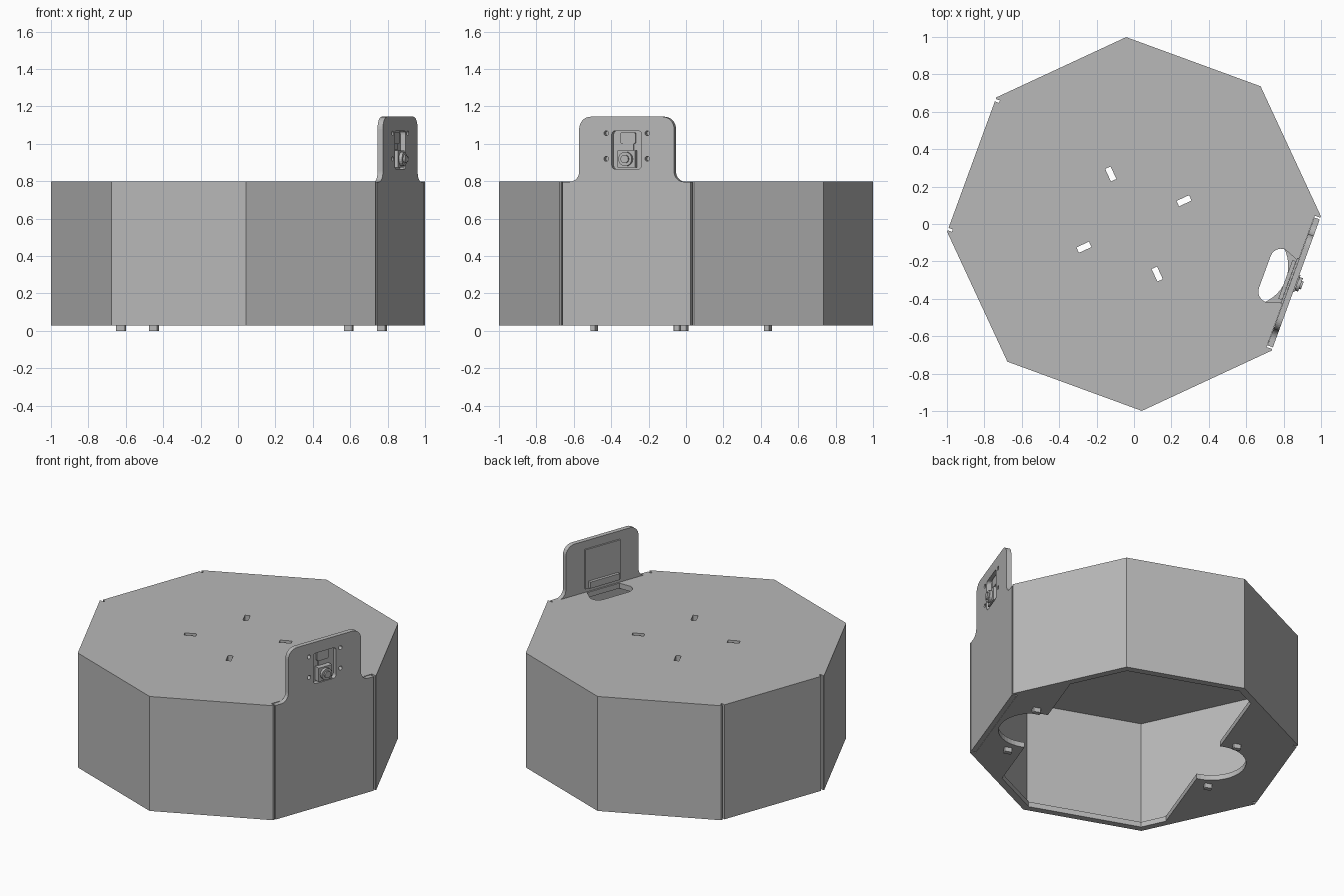
import bpy, bmesh, math

if "Cube" in bpy.data.objects:
    bpy.data.objects.remove(bpy.data.objects["Cube"])

TURN = math.radians(-20.1)      # the whole case is turned about z
S22 = math.tan(math.radians(22.5))

grey = bpy.data.materials.new("plain_grey")
grey.diffuse_color = (0.48, 0.48, 0.48, 1)
grey.use_nodes = True
grey.node_tree.nodes["Principled BSDF"].inputs["Base Color"].default_value = grey.diffuse_color


def prism(name, pts, lo, hi, axis="z"):
    """Extrude a flat outline along z, or along u (outward through the front panel)."""
    def place(p, h):
        return (p[0], p[1], h) if axis == "z" else (h, p[0], p[1])
    bm = bmesh.new()
    a = [bm.verts.new(place(p, lo)) for p in pts]
    b = [bm.verts.new(place(p, hi)) for p in pts]
    bm.faces.new(a)
    bm.faces.new(b)
    n = len(pts)
    for i in range(n):
        bm.faces.new((a[i], a[(i + 1) % n], b[(i + 1) % n], b[i]))
    bmesh.ops.recalc_face_normals(bm, faces=bm.faces)
    me = bpy.data.meshes.new(name)
    bm.to_mesh(me)
    bm.free()
    me.materials.append(grey)
    ob = bpy.data.objects.new(name, me)
    bpy.context.collection.objects.link(ob)
    ob.rotation_euler.z = TURN
    return ob


def cut(ob, *cutters):
    """Subtract each cutter and remove it."""
    for c in cutters:
        bpy.context.view_layer.update()
        bpy.context.view_layer.objects.active = ob
        m = ob.modifiers.new("cut", "BOOLEAN")
        m.operation = "DIFFERENCE"
        m.solver = "EXACT"
        m.object = c
        bpy.ops.object.modifier_apply(modifier=m.name)
        bpy.data.objects.remove(c)


def arc(cx, cy, r, a0, a1, n=8):
    return [(cx + r * math.cos(math.radians(a0 + (a1 - a0) * i / n)),
             cy + r * math.sin(math.radians(a0 + (a1 - a0) * i / n))) for i in range(n + 1)]


def rect(x0, x1, y0, y1):
    return [(x0, y0), (x1, y0), (x1, y1), (x0, y1)]


def rounded(x0, x1, y0, y1, r):
    return (arc(x1 - r, y0 + r, r, -90, 0, 4) + arc(x1 - r, y1 - r, r, 0, 90, 4)
            + arc(x0 + r, y1 - r, r, 90, 180, 4) + arc(x0 + r, y0 + r, r, 180, 270, 4))


def circle(x, y, r, n=20):
    return arc(x, y, r, 0, 360 - 360 / n, n - 1)


def octagon(apothem):
    r = apothem / math.cos(math.radians(22.5))
    return arc(0, 0, r, 22.5, 337.5, 7)


# hollow eight-sided case
case = prism("case_shell", octagon(0.9239), 0.03, 0.8)
cut(case, prism("inside", octagon(0.895), 0.065, 0.765))

# floor opening: inset octagon trimmed on two sides, with two round bays
A = 0.88
F, B = 0.634, -0.482
corner = A * S22
edge = A * math.sqrt(2)
opening = (arc(F + 0.021, 0, 0.21, -95.7, 95.7, 24)
           + [(F, edge - F), (corner, A), (-corner, A), (B, edge + B)]
           + arc(B - 0.021, 0, 0.21, 84.3, 275.7, 24)
           + [(B, -edge - B), (-corner, -A), (corner, -A), (F, F - edge)])
cut(case, prism("floor_opening", opening, -0.1, 0.2))

# four radial slots in the lid
for k in range(4):
    a = math.radians(45 + 90 * k)
    c, s = math.cos(a), math.sin(a)
    slot = [(0.295 * c + x * c - y * s, 0.295 * s + x * s + y * c)
            for x, y in rect(-0.037, 0.037, -0.016, 0.016)]
    cut(case, prism("lid_slot", slot, 0.7, 0.9))

# rounded cable opening behind the front panel
cable = ([(0.882, -0.12), (0.882, 0.12), (0.805, 0.15)]
         + arc(0.805, 0.09, 0.06, 90, 180) + arc(0.805, -0.09, 0.06, 180, 270))
cut(case, prism("cable_opening", cable, 0.7, 0.9))

# seat for the front panel, and corner grooves on the opposite side
cut(case, prism("panel_seat", rect(0.892, 1.1, -0.374, 0.374), -0.1, 1))
for s in (-1, 1):
    lo, hi = sorted((s * 0.36, s * 0.374))
    cut(case, prism("groove", rect(-1.1, -0.9, lo, hi), -0.1, 1))

# front panel with a raised, rounded camera mount
half = ([(0.364, 0.03), (0.364, 0.797)]
        + arc(0.325, 0.852, 0.055, 270, 180) + arc(0.205, 1.08, 0.065, 0, 90))
profile = half + [(-x, z) for x, z in reversed(half)]
panel = prism("front_panel", profile, 0.893, 0.9239, "u")
cut(panel, prism("camera_window", rounded(-0.085, 0.085, 0.865, 1.07, 0.02), 0.8, 1, "u"))
for x in (-0.117, 0.117):
    for z in (0.92, 1.057):
        cut(panel, prism("screw_hole", circle(x, z, 0.013, 16), 0.8, 1, "u"))

# camera board, connector and lens stack
prism("camera_board", rect(-0.13, 0.13, 0.825, 1.09), 0.882, 0.8925, "u")
prism("cable_connector", rect(-0.11, 0.11, 0.832, 0.875), 0.862, 0.8815, "u")
prism("sensor_chip", rounded(-0.043, 0.043, 1.0, 1.062, 0.012), 0.8925, 0.905, "u")
prism("ribbon", rect(-0.03, 0.03, 0.966, 1.0), 0.8925, 0.898, "u")
prism("lens_block", rect(-0.049, 0.049, 0.873, 0.965), 0.8925, 0.93, "u")
prism("lens_ring", circle(0, 0.919, 0.038), 0.93, 0.948, "u")
prism("lens_barrel", circle(0, 0.919, 0.022), 0.948, 0.958, "u")

# four small pegs under the floor
for u in (0.725, -0.572):
    for t in (-0.257, 0.257):
        prism("peg", rounded(u - 0.024, u + 0.024, t - 0.015, t + 0.015, 0.005), 0.0, 0.03)
